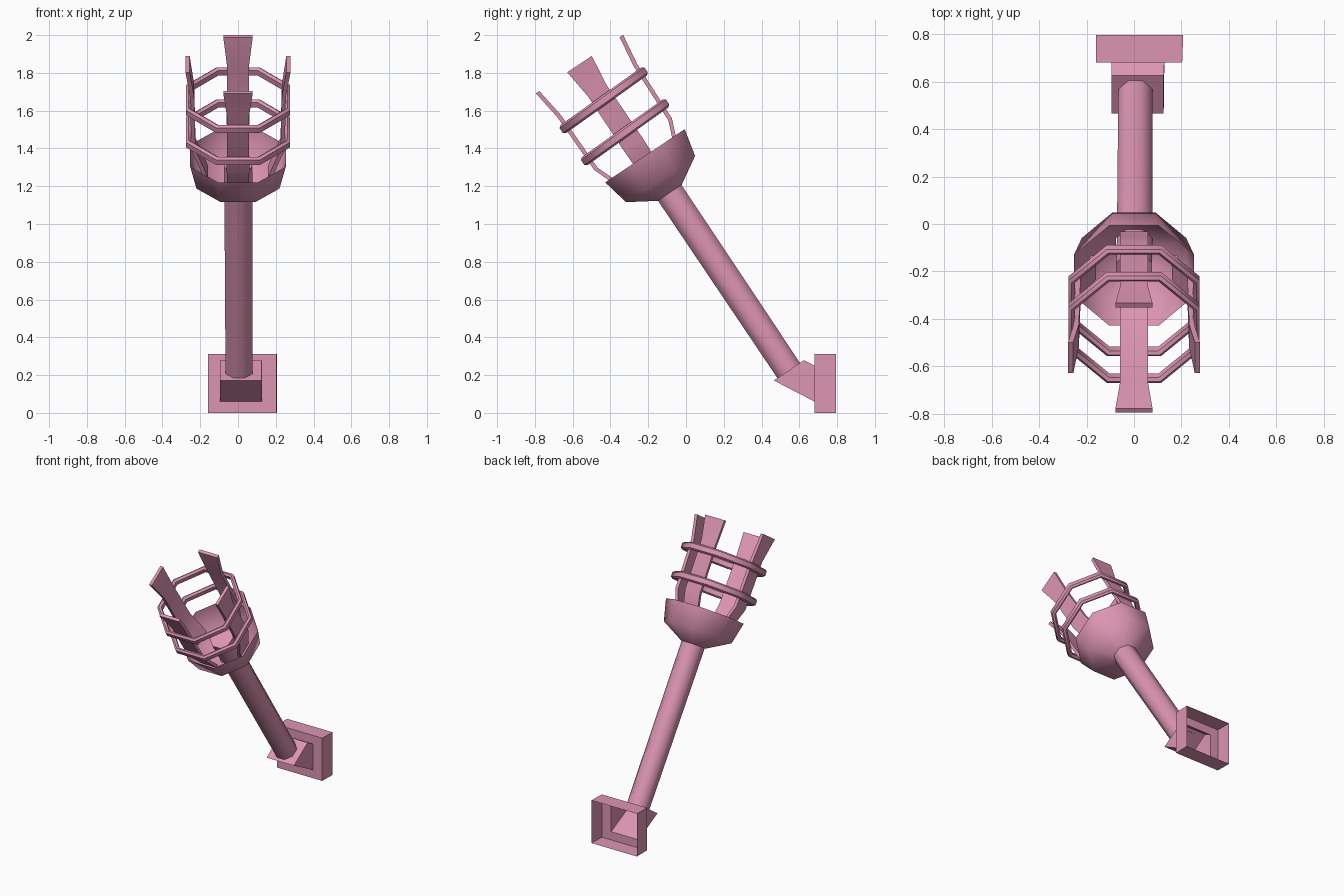
import bpy, math
from mathutils import Matrix, Vector

if "Cube" in bpy.data.objects:
    bpy.data.objects.remove(bpy.data.objects["Cube"])

# Tilted torch frame: local x, local y = back/up, local z = along the shaft
TILT = Matrix.Translation((0, 0.54, 0.23)) @ Matrix.Rotation(math.radians(33.8), 4, 'X')
mat = bpy.data.materials.new("pink")
mat.diffuse_color = (0.72, 0.3, 0.45, 1)
mat.use_nodes = True
mat.node_tree.nodes["Principled BSDF"].inputs["Base Color"].default_value = mat.diffuse_color


def make(name, verts, faces, matrix=None, angle=50):
    me = bpy.data.meshes.new(name)
    me.from_pydata([(matrix @ Vector(v)) if matrix else v for v in verts], [], faces)
    ob = bpy.data.objects.new(name, me)
    bpy.context.collection.objects.link(ob)
    me.materials.append(mat)
    bpy.ops.object.select_all(action='DESELECT')
    ob.select_set(True)
    bpy.context.view_layer.objects.active = ob
    bpy.ops.object.mode_set(mode='EDIT')
    bpy.ops.mesh.select_all(action='SELECT')
    bpy.ops.mesh.normals_make_consistent(inside=False)
    bpy.ops.object.mode_set(mode='OBJECT')
    bpy.ops.object.shade_smooth_by_angle(angle=math.radians(angle))
    return ob


def loft(name, loops, matrix=None, cap_start=False, cap_end=False, closed=False, angle=50):
    """Skin a list of equally sized vertex loops."""
    n, m = len(loops[0]), len(loops)
    verts = [v for lp in loops for v in lp]
    faces = []
    for i in range(m if closed else m - 1):
        j = (i + 1) % m
        for k in range(n):
            l = (k + 1) % n
            faces.append((i * n + k, i * n + l, j * n + l, j * n + k))
    if cap_start:
        faces.append(tuple(range(n))[::-1])
    if cap_end:
        faces.append(tuple((m - 1) * n + k for k in range(n)))
    return make(name, verts, faces, matrix, angle)


def octagon(apothem, s, cx=0.0, ct=0.0, slope=0.0):
    r = apothem / math.cos(math.pi / 8)
    out = []
    for k in range(8):
        a = math.pi / 8 + k * math.pi / 4
        t = r * math.sin(a)
        out.append((cx + r * math.cos(a), ct + t, s + slope * t))
    return out


# Shaft, ending as a stub inside the cup
loft("shaft", [octagon(0.072, -0.01, 0.006), octagon(0.075, 1.127, 0.003),
               octagon(0.075, 1.31)], TILT, True, True)

# Cup, thin open shell
loft("cup", [octagon(0.076, 1.125), octagon(0.22, 1.213), octagon(0.253, 1.361)], TILT)

# Cage rings
for name, s in (("lower_ring", 1.523), ("upper_ring", 1.727)):
    section = [(0.276, -0.016), (0.276, 0.016), (0.263, 0.026),
               (0.249, 0.016), (0.249, -0.016), (0.263, -0.026)]
    loft(name, [octagon(a, s + h, 0, -0.018, 0.03) for a, h in section],
         TILT, closed=True)

# Four flared prongs: (radius, height along shaft, half width)
path = [(0.17, 1.27, 0.058), (0.2, 1.356, 0.058), (0.236, 1.447, 0.06),
        (0.243, 1.79, 0.058), (0.267, 1.957, 0.078)]
for i, name in enumerate(("back_prong", "left_prong", "front_prong", "right_prong")):
    loops = [[(-w, r - 0.011, s), (w, r - 0.011, s), (w, r + 0.011, s), (-w, r + 0.011, s)]
             for r, s, w in path]
    turn = Matrix.Translation((0, -0.018, 0)) @ Matrix.Rotation(i * math.pi / 2, 4, 'Z')
    loft(name, loops, TILT @ turn, True, True)


# Wall bracket: hollow plate open at the back, with an angled socket in front
def rect(x0, x1, y0, z0, y1, z1):
    return [(x0, y0, z0), (x1, y0, z0), (x1, y1, z1), (x0, y1, z1)]


loft("wall_bracket", [
    rect(-0.16, 0.207, 0.795, 0.0, 0.795, 0.312),
    rect(-0.16, 0.203, 0.68, 0.0, 0.68, 0.312),
    rect(-0.095, 0.128, 0.68, 0.06, 0.68, 0.25),
    rect(-0.095, 0.125, 0.465, 0.172, 0.625, 0.279),
], cap_end=True, angle=35)
